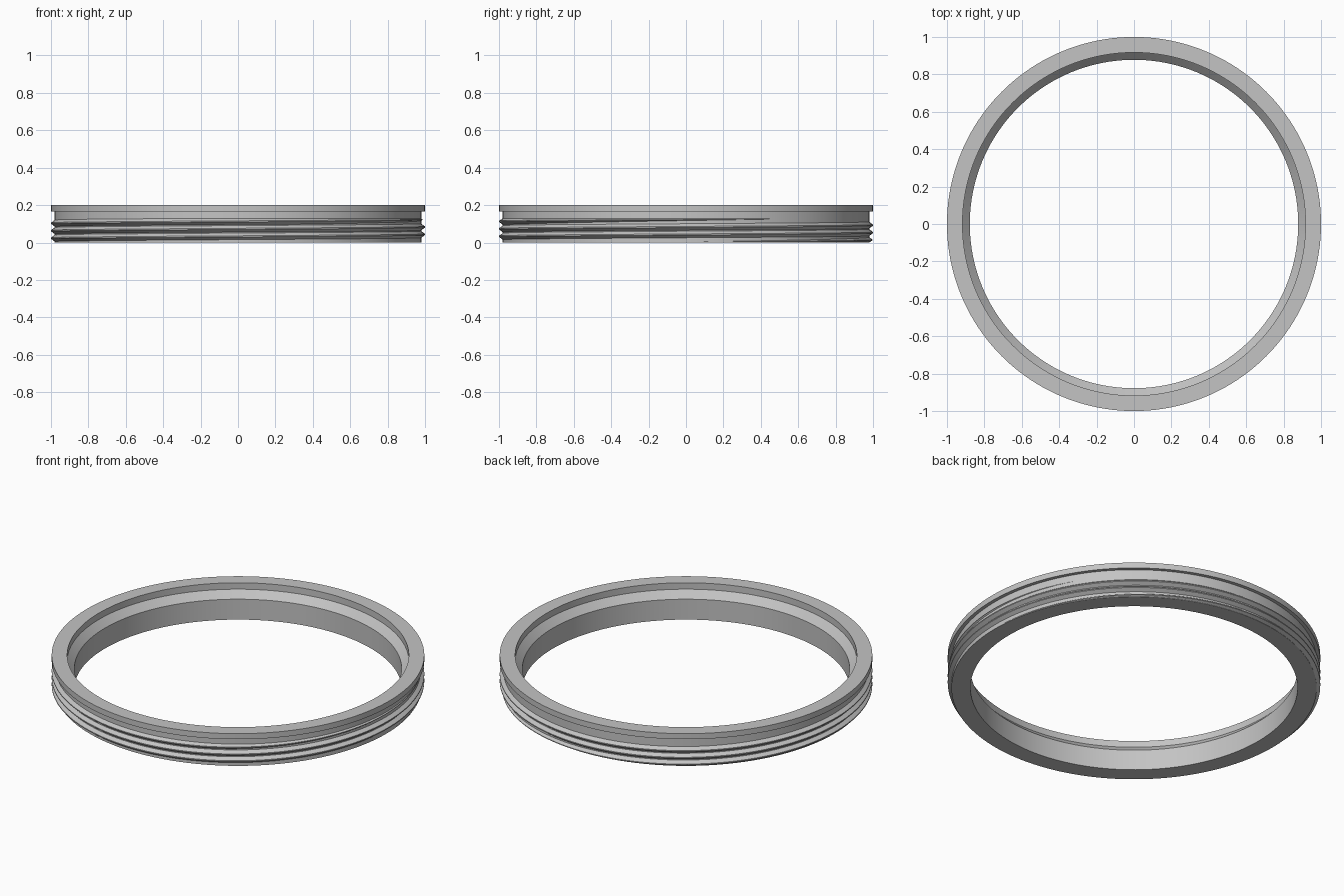
import bpy
import bmesh
import math

cube = bpy.data.objects.get("Cube")
if cube:
    bpy.data.objects.remove(cube)

SEGMENTS = 160
ROOT, CREST = 0.98, 1.0          # thread radii
PITCH, THREAD_TOP = 0.04, 0.13

grey = bpy.data.materials.new("plain grey metal")
grey.use_nodes = True
colour = (0.55, 0.55, 0.55, 1)
grey.diffuse_color = colour
grey.node_tree.nodes["Principled BSDF"].inputs["Base Color"].default_value = colour


def sweep(name, rings, closed):
    """Skin a row of cross-sections, each a loop of points."""
    bm = bmesh.new()
    rows = [[bm.verts.new(p) for p in ring] for ring in rings]
    pairs = list(zip(rows, rows[1:]))
    if closed:
        pairs.append((rows[-1], rows[0]))
    else:
        bm.faces.new(rows[0])
        bm.faces.new(rows[-1])
    for a, b in pairs:
        for i in range(len(a)):
            j = (i + 1) % len(a)
            bm.faces.new((a[i], a[j], b[j], b[i]))
    bmesh.ops.recalc_face_normals(bm, faces=bm.faces)
    mesh = bpy.data.meshes.new(name)
    bm.to_mesh(mesh)
    bm.free()
    mesh.materials.append(grey)
    obj = bpy.data.objects.new(name, mesh)
    bpy.context.collection.objects.link(obj)
    bpy.ops.object.select_all(action='DESELECT')
    obj.select_set(True)
    bpy.context.view_layer.objects.active = obj
    bpy.ops.object.shade_smooth_by_angle(angle=math.radians(25))
    return obj


def polar(r, angle, z):
    return (r * math.cos(angle), r * math.sin(angle), z)


# Ring body: bore, sloped seat, upper recess, flange and neck
profile = [(0.878, 0), (0.878, 0.121), (0.917, 0.162), (0.917, 0.2),
           (CREST, 0.2), (CREST, 0.167), (ROOT, 0.167), (ROOT, 0)]
sweep("ring_body",
      [[polar(r, math.tau * i / SEGMENTS, z) for r, z in profile]
       for i in range(SEGMENTS)], True)

# Screw thread: a V ridge climbing the outer wall, fading out at both ends
start, end = 0.003, THREAD_TOP - 0.003
steps = int((end - start) / PITCH * SEGMENTS)
section = [(-0.019, 0), (-0.003, 1), (0.003, 1), (0.019, 0)]
rings = []
for i in range(steps + 1):
    mid = start + (end - start) * i / steps
    fade = min(1, (mid - start) / 0.012 + 0.05, (end - mid) / 0.012 + 0.05)
    angle = math.tau * i / SEGMENTS
    ring = []
    for dz, height in section:
        z = min(max(mid + dz * fade, 0.0005), THREAD_TOP)
        ring.append(polar(ROOT - 0.002 + (CREST - ROOT + 0.002) * height * fade, angle, z))
    rings.append(ring)
sweep("screw_thread", rings, False)
